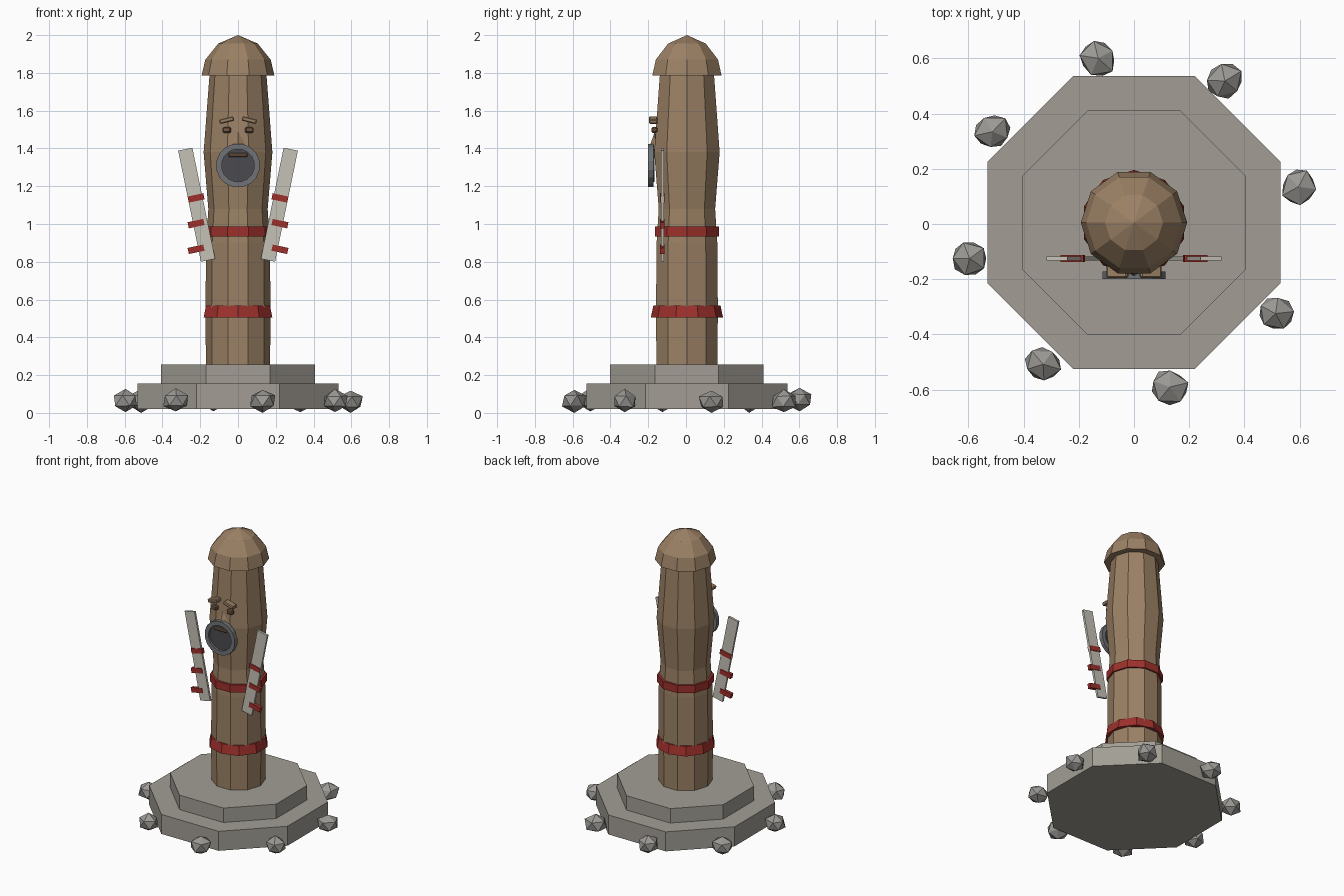
import bpy, bmesh, random
from math import sin, cos, pi, radians, atan2
from mathutils import Matrix, Vector

if "Cube" in bpy.data.objects:
    bpy.data.objects.remove(bpy.data.objects["Cube"])

random.seed(4)
CY = 0.005  # small y offset of the pole and plinth


def mat(name, r, g, b):
    m = bpy.data.materials.new(name)
    m.diffuse_color = (r, g, b, 1)
    m.use_nodes = True
    m.node_tree.nodes["Principled BSDF"].inputs["Base Color"].default_value = m.diffuse_color
    return m


WOOD = mat("wood", .33, .22, .13)
DARK_WOOD = mat("dark_wood", .17, .10, .06)
RED = mat("red_paint", .34, .03, .025)
STONE = mat("stone", .36, .34, .30)
ROCK = mat("rock", .33, .32, .30)
PALE = mat("pale_wood", .56, .54, .47)
IRON = mat("iron", .16, .17, .18)
DARK_IRON = mat("dark_iron", .07, .07, .08)


def finish(name, bm, material, matrix=None):
    bmesh.ops.recalc_face_normals(bm, faces=bm.faces)
    me = bpy.data.meshes.new(name)
    bm.to_mesh(me)
    bm.free()
    me.materials.append(material)
    ob = bpy.data.objects.new(name, me)
    if matrix:
        ob.matrix_world = matrix
    bpy.context.collection.objects.link(ob)
    return ob


def lathe(name, profile, sides, material, turn=0.0, hollow=False, matrix=None):
    """Faceted solid from (radius, z) points; hollow closes the profile on itself."""
    bm = bmesh.new()
    rings = []
    for r, z in profile:
        if r == 0:
            rings.append([bm.verts.new((0, 0, z))] * sides)
        else:
            rings.append([bm.verts.new((r * cos(turn + 2 * pi * i / sides),
                                        r * sin(turn + 2 * pi * i / sides), z))
                          for i in range(sides)])
    pairs = list(zip(rings, rings[1:]))
    if hollow:
        pairs.append((rings[-1], rings[0]))
    for a, b in pairs:
        for i in range(sides):
            j = (i + 1) % sides
            quad = list(dict.fromkeys([a[i], a[j], b[j], b[i]]))
            bm.faces.new(quad)
    if not hollow:
        for ring, (r, z) in ((rings[0], profile[0]), (rings[-1], profile[-1])):
            if r > 0:
                bm.faces.new(ring)
    return finish(name, bm, material, matrix or Matrix.Translation((0, CY, 0)))


def box(name, center, size, material, tilt=0.0, bevel=0.0):
    """Box tilted in the front plane (positive tilt leans the top to +x)."""
    bm = bmesh.new()
    bmesh.ops.create_cube(bm, size=1)
    bmesh.ops.scale(bm, vec=size, verts=bm.verts)
    if bevel:
        bmesh.ops.bevel(bm, geom=bm.edges[:], offset=bevel, segments=1, affect='EDGES')
    return finish(name, bm, material,
                  Matrix.Translation(center) @ Matrix.Rotation(tilt, 4, 'Y'))


# Stepped octagonal plinth
lathe("lower_plinth", [(.575, .02), (.575, .155)], 8, STONE, pi / 8)
lathe("upper_plinth", [(.44, .155), (.44, .255)], 8, STONE, pi / 8)

# Ten-sided pole and domed cap
lathe("pole", [(.17, .25), (.172, .55), (.169, .9), (.157, 1.08),
               (.182, 1.38), (.15, 1.8)], 10, WOOD)
lathe("cap", [(.193, 1.785), (.173, 1.87), (.105, 1.955), (0, 2.0)], 10, WOOD)

# Red bands round the pole
lathe("upper_band", [(.178, .935), (.178, .988), (.155, .988), (.155, .935)],
      10, RED, hollow=True)
lathe("lower_band", [(.191, .505), (.178, .568), (.155, .568), (.155, .505)],
      10, RED, pi / 10, hollow=True)

# Round iron mouth: ring, recessed disc and lip bar
to_front = Matrix.Translation((0, -.172, 1.31)) @ Matrix.Rotation(pi / 2, 4, 'X')
lathe("mouth_ring", [(.117, 0), (.117, .028), (.087, .028), (.087, 0)],
      16, IRON, pi / 16, True, to_front)
lathe("mouth_disc", [(.09, -.005), (.09, .012)], 16, DARK_IRON, pi / 16, False, to_front)
box("mouth_bar", (0, -.183, 1.365), (.1, .02, .022), DARK_WOOD, 0, .005)

# Nose wedge
bm = bmesh.new()
top, left, right, tip, back = [bm.verts.new(p) for p in (
    (0, -.165, 1.49), (-.05, -.165, 1.4), (.05, -.165, 1.4),
    (0, -.195, 1.405), (0, -.15, 1.41))]
for f in ((top, left, tip), (top, tip, right), (left, back, tip),
          (right, tip, back), (top, back, left), (top, right, back)):
    bm.faces.new(f)
finish("nose", bm, WOOD)

# Plank angle from its end points
plank_tilt = atan2(.12, .585)
for s, side in ((-1, "left"), (1, "right")):
    # Eyes and brows
    box(f"{side}_eye", (s * .06, -.167, 1.498), (.045, .03, .032), DARK_WOOD, 0, .007)
    box(f"{side}_brow", (s * .06, -.173, 1.55), (.078, .045, .024), WOOD,
        s * radians(14), .005)
    # Slanted side planks with red straps
    box(f"{side}_plank", (s * .219, -.125, 1.102), (.077, .015, .6), PALE, s * plank_tilt)
    for i, z in enumerate((1.138, 1.002, .866)):
        box(f"{side}_strap_{i + 1}", (s * .222, -.125, z), (.085, .024, .033), RED,
            s * radians(12))

# Ring of rough rocks
for i in range(8):
    a = radians(12.3 + 45 * i)
    bm = bmesh.new()
    bmesh.ops.create_icosphere(bm, subdivisions=1, radius=1)
    for v in bm.verts:
        v.co *= random.uniform(.9, 1.08)
        v.co = Vector((v.co.x * .074, v.co.y * .068, v.co.z * .062))
    low = min(v.co.z for v in bm.verts)
    finish(f"rock_{i + 1}", bm, ROCK,
           Matrix.Translation((.61 * cos(a), .61 * sin(a) + CY, .004 * (i % 3) - low))
           @ Matrix.Rotation(random.uniform(0, 2 * pi), 4, 'Z'))
